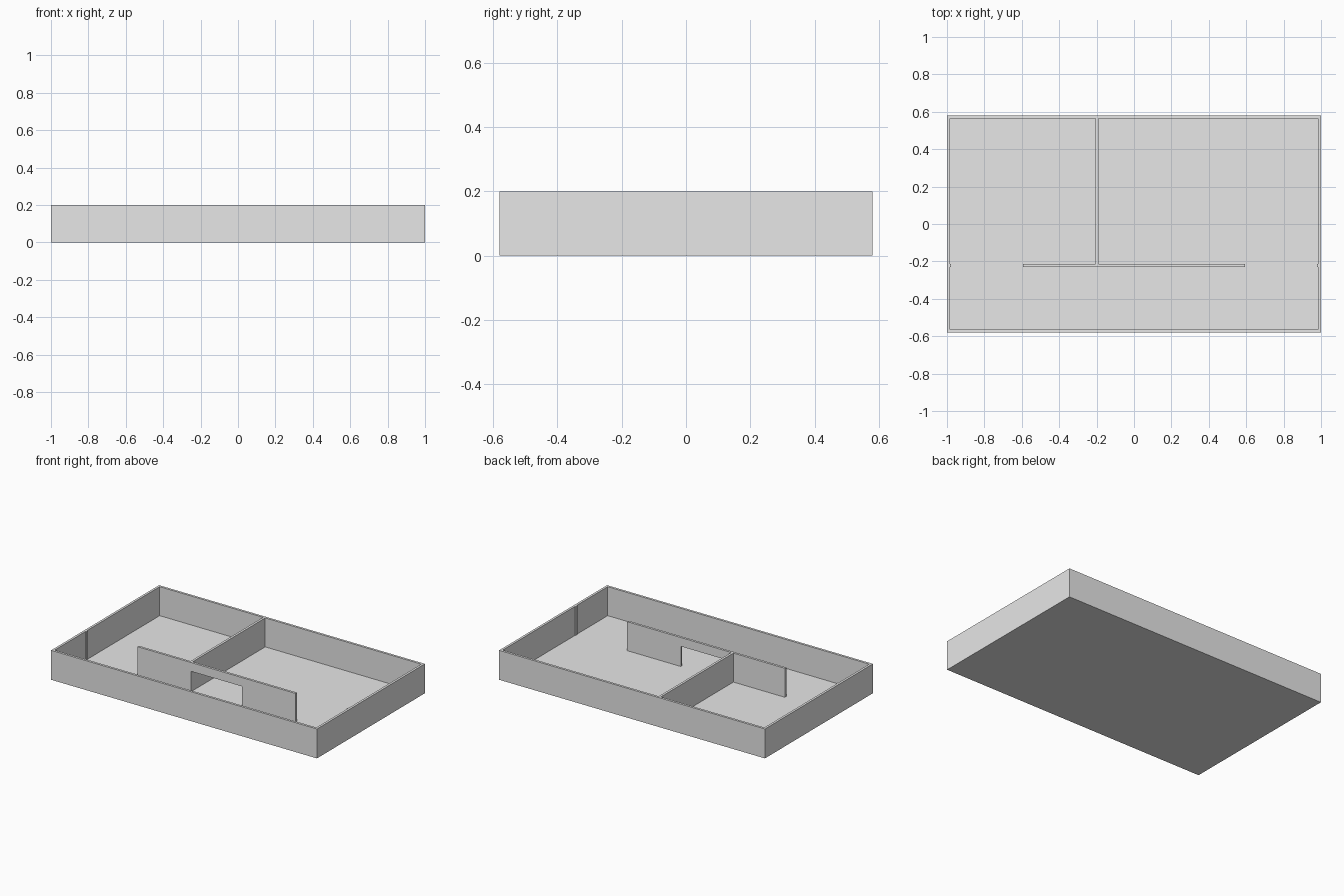
import bpy

cube = bpy.data.objects.get("Cube")
if cube:
    bpy.data.objects.remove(cube, do_unlink=True)

# Overall sizes
X, Y, H = 1.0, 0.58, 0.2
T = 0.016        # wall thickness
FLOOR = 0.003    # floor thickness

grey = bpy.data.materials.new("plain grey")
grey.use_nodes = True
grey.diffuse_color = (0.8, 0.8, 0.8, 1)
grey.node_tree.nodes["Principled BSDF"].inputs["Base Color"].default_value = (0.8, 0.8, 0.8, 1)


def finish(name, verts, faces):
    mesh = bpy.data.meshes.new(name)
    mesh.from_pydata(verts, [], faces)
    mesh.materials.append(grey)
    obj = bpy.data.objects.new(name, mesh)
    bpy.context.collection.objects.link(obj)
    return obj


def extrude(name, outline, axis, start, end):
    """Sweep a closed 2D outline along y or z to make a solid."""
    def place(p, d):
        return (p[0], d, p[1]) if axis == "y" else (p[0], p[1], d)
    n = len(outline)
    verts = [place(p, d) for d in (start, end) for p in outline]
    faces = [tuple(range(n))[::-1], tuple(range(n, 2 * n))]
    faces += [(i, (i + 1) % n, (i + 1) % n + n, i + n) for i in range(n)]
    if axis == "y":
        faces = [f[::-1] for f in faces]
    return finish(name, verts, faces)


def rect(x0, x1, y0, y1):
    return [(x0, y0), (x1, y0), (x1, y1), (x0, y1)]


# Cross wall position
CY0, CY1 = -0.231, -0.215

# Outer walls as one mitred ring, with small door stubs on the side walls
ix, iy, stub = X - T, Y - T, 0.005
outer = rect(-X, X, -Y, Y)
inner = rect(-ix, ix, -iy, iy)
verts = [(x, y, z) for z in (0, H) for x, y in outer + inner]
faces = []
for i in range(4):
    j = (i + 1) % 4
    faces += [(i, j, j + 8, i + 8),
              (j + 4, i + 4, i + 12, j + 12),
              (i + 8, j + 8, j + 12, i + 12),
              (j, i, i + 4, j + 4)]
finish("outer_walls", verts, faces)
for side, x0, x1 in (("right", -ix, -ix + stub), ("left", ix - stub, ix)):
    extrude(side + "_door_stub", rect(x0, x1, CY0, CY1), "z", FLOOR, H)

# Floor fitted inside the ring
extrude("floor", rect(-ix, ix, -iy, iy), "z", 0, FLOOR)

# Cross wall with a central doorway under a lintel
half, door, lintel = 0.593, 0.19, 0.14
profile = [(-half, FLOOR), (-door, FLOOR), (-door, lintel), (door, lintel),
           (door, FLOOR), (half, FLOOR), (half, H), (-half, H)]
extrude("cross_wall", profile, "y", CY0, CY1)

# Partition between the two back rooms
extrude("partition_wall", rect(-door - T, -door, CY1, iy), "z", FLOOR, H)
